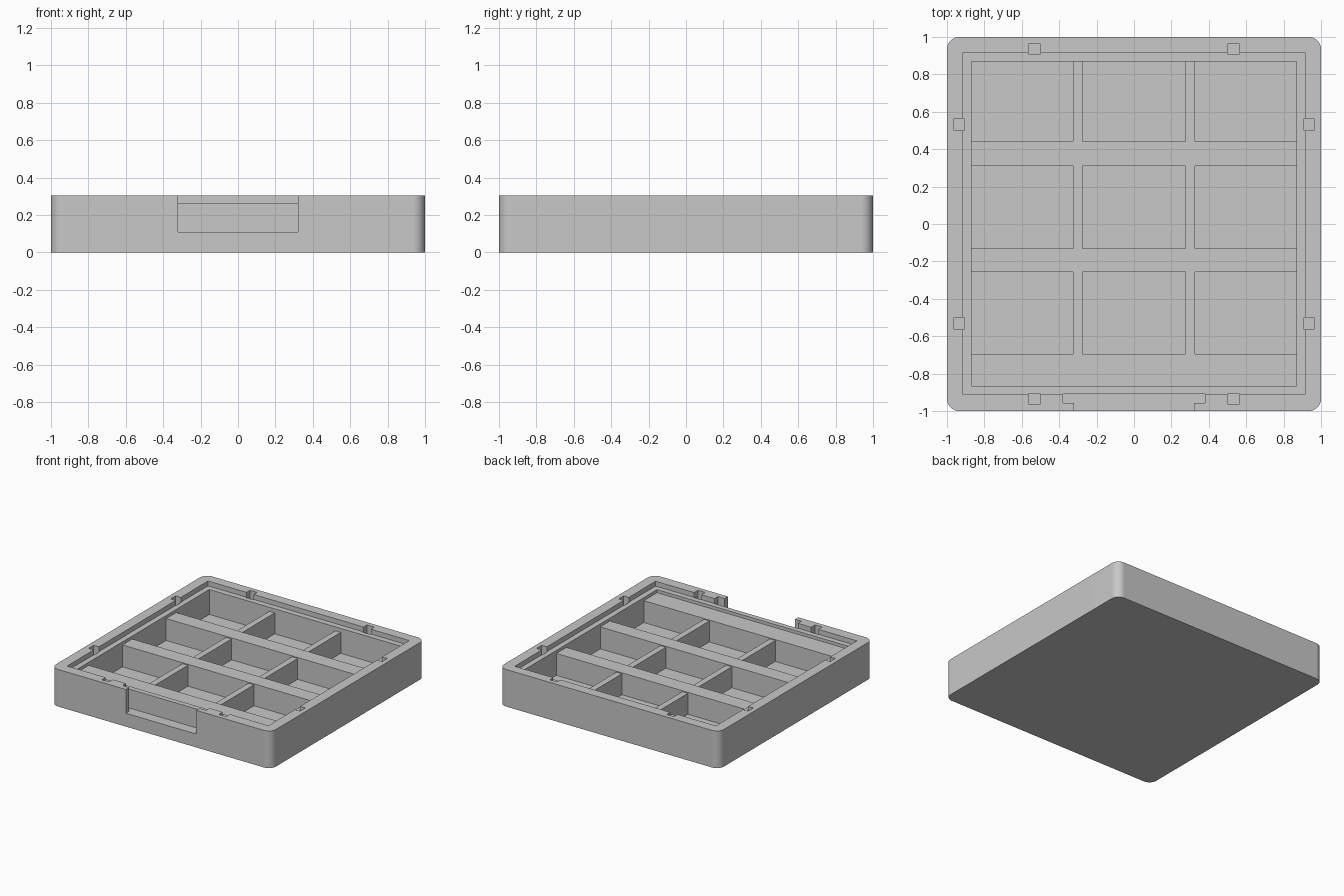
import bpy, bmesh, math

old = bpy.data.objects.get("Cube")
if old:
    bpy.data.objects.remove(old, do_unlink=True)

HEIGHT, LEDGE, FLOOR = 0.305, 0.265, 0.06
BAR_TOP, DIVIDER_TOP = 0.24, 0.232
ABOVE = 0.5  # cutters reach past the rim

grey = bpy.data.materials.new("plain_grey")
grey.use_nodes = True
colour = (0.58, 0.58, 0.58, 1)
grey.diffuse_color = colour
grey.node_tree.nodes["Principled BSDF"].inputs["Base Color"].default_value = colour


def box(name, x, y, z):
    """Box spanning the three (low, high) ranges."""
    bm = bmesh.new()
    bmesh.ops.create_cube(bm, size=1)
    for v in bm.verts:
        v.co = [r[0] if c < 0 else r[1] for r, c in zip((x, y, z), v.co)]
    mesh = bpy.data.meshes.new(name)
    bm.to_mesh(mesh)
    bm.free()
    mesh.materials.append(grey)
    ob = bpy.data.objects.new(name, mesh)
    bpy.context.collection.objects.link(ob)
    return ob


def apply_modifiers(ob):
    bpy.context.view_layer.update()
    graph = bpy.context.evaluated_depsgraph_get()
    mesh = bpy.data.meshes.new_from_object(ob.evaluated_get(graph))
    ob.modifiers.clear()
    ob.data = mesh


def cut(ob, x, y, z):
    cutter = box("cutter", x, y, z)
    cutter.hide_render = True
    mod = ob.modifiers.new("cut", "BOOLEAN")
    mod.operation, mod.solver, mod.object = "DIFFERENCE", "EXACT", cutter
    apply_modifiers(ob)
    bpy.data.objects.remove(cutter, do_unlink=True)


# Case with rounded upright corners
case = box("case", (-1, 1), (-1, 1), (0, HEIGHT))
bm = bmesh.new()
bm.from_mesh(case.data)
upright = [e for e in bm.edges if abs(e.verts[0].co.z - e.verts[1].co.z) > 0.1]
bmesh.ops.bevel(bm, geom=upright, offset=0.065, segments=8, profile=0.5, affect="EDGES")
bm.to_mesh(case.data)
bm.free()

# Lid recess and inner well
cut(case, (-0.915, 0.915), (-0.912, 0.917), (LEDGE, ABOVE))
cut(case, (-0.87, 0.87), (-0.867, 0.87), (FLOOR, ABOVE))

# Stepped latch slot in the front wall
cut(case, (-0.38, 0.38), (-0.957, -0.91), (0.11, ABOVE))
cut(case, (-0.32, 0.32), (-1.1, -0.93), (0.11, ABOVE))

# Clip notches around the rim
for side in (-1, 1):
    across = tuple(sorted((side * 0.91, side * 0.962)))
    for pos in (-0.532, 0.532):
        along = (pos - 0.033, pos + 0.033)
        cut(case, along, across, (0.215, ABOVE))
        cut(case, across, along, (0.215, ABOVE))

bpy.ops.object.select_all(action="DESELECT")
case.select_set(True)
bpy.context.view_layer.objects.active = case
bpy.ops.object.shade_smooth_by_angle(angle=math.radians(30))
weighted = case.modifiers.new("even_shading", "WEIGHTED_NORMAL")
weighted.keep_sharp = True

# Wide bars in front of each row
rows = [(0.44, 0.87), (-0.13, 0.31), (-0.695, -0.257)]
bars = [(0.31, 0.44), (-0.257, -0.13), (-0.88, -0.695)]
for name, span in zip(("back_bar", "middle_bar", "front_bar"), bars):
    box(name, (-0.88, 0.88), span, (FLOOR - 0.02, BAR_TOP))

# Thin dividers between the columns
for row, (front, back) in zip(("back", "middle", "front"), rows):
    for side, x in (("right", -0.3), ("left", 0.3)):
        box(f"{row}_{side}_divider", (x - 0.025, x + 0.025),
            (front - 0.01, back + 0.01), (FLOOR - 0.02, DIVIDER_TOP))
